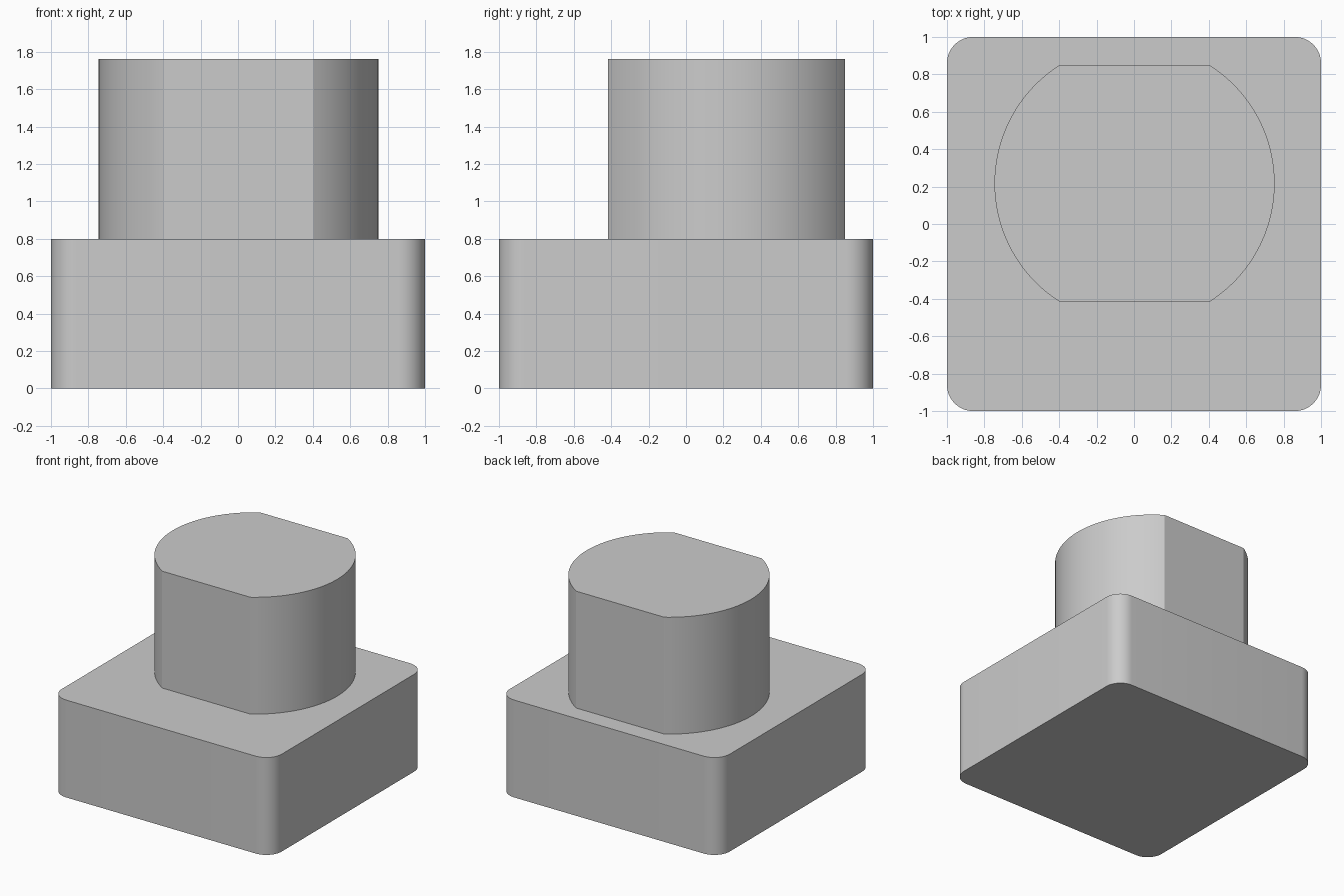
import bpy
import bmesh
from math import acos, asin, cos, pi, radians, sin

cube = bpy.data.objects.get("Cube")
if cube:
    bpy.data.objects.remove(cube, do_unlink=True)

# Single plain grey
GREY = (0.6, 0.6, 0.6, 1.0)
grey = bpy.data.materials.new("light_grey")
grey.use_nodes = True
grey.diffuse_color = GREY
grey.node_tree.nodes["Principled BSDF"].inputs["Base Color"].default_value = GREY


def arc(cx, cy, radius, start, end, steps):
    """Points along a circular arc, counter-clockwise."""
    angles = [start + (end - start) * i / steps for i in range(steps + 1)]
    return [(cx + radius * cos(a), cy + radius * sin(a)) for a in angles]


def extrude_profile(name, outline, bottom, top):
    """Closed solid made by raising an outline from bottom to top."""
    bm = bmesh.new()
    face = bm.faces.new([bm.verts.new((x, y, bottom)) for x, y in outline])
    raised = bmesh.ops.extrude_face_region(bm, geom=[face], use_keep_orig=True)
    verts = [g for g in raised["geom"] if isinstance(g, bmesh.types.BMVert)]
    bmesh.ops.translate(bm, verts=verts, vec=(0, 0, top - bottom))
    bmesh.ops.recalc_face_normals(bm, faces=bm.faces)
    mesh = bpy.data.meshes.new(name)
    bm.to_mesh(mesh)
    bm.free()
    mesh.materials.append(grey)
    obj = bpy.data.objects.new(name, mesh)
    bpy.context.collection.objects.link(obj)
    bpy.ops.object.select_all(action="DESELECT")
    obj.select_set(True)
    bpy.context.view_layer.objects.active = obj
    bpy.ops.object.shade_smooth_by_angle(angle=radians(25))
    return obj


# Square base with rounded upright corners
BASE_TOP = 0.8
CORNER = 0.14
inner = 1 - CORNER
base_outline = []
for i, (sx, sy) in enumerate([(1, 1), (-1, 1), (-1, -1), (1, -1)]):
    base_outline += arc(sx * inner, sy * inner, CORNER, i * pi / 2, (i + 1) * pi / 2, 12)
extrude_profile("base_block", base_outline, 0, BASE_TOP)

# Round post with flats cut on its front and back
RADIUS = 0.749
HALF_DEPTH = 0.633
CX, CY = 0.003, 0.217
limit = asin(HALF_DEPTH / RADIUS)
post_outline = arc(CX, CY, RADIUS, -limit, limit, 40)
post_outline += arc(CX, CY, RADIUS, pi - limit, pi + limit, 40)
extrude_profile("flat_sided_post", post_outline, BASE_TOP, 1.76)
